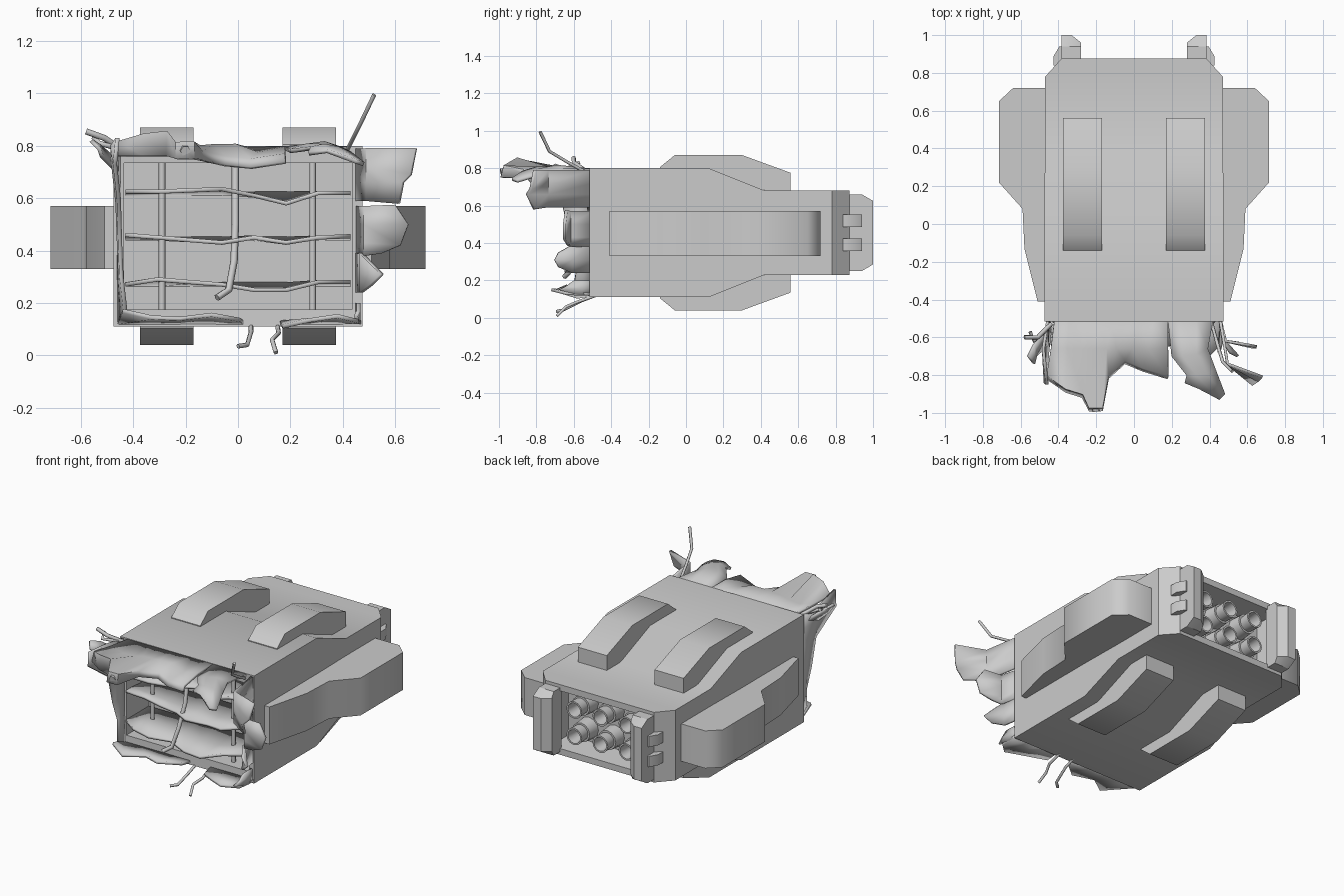
import bpy, bmesh, math, random

random.seed(4)
ZC = 0.455  # mid height of the hull


def finish(name, bm, angle=35, thick=0):
    bmesh.ops.recalc_face_normals(bm, faces=bm.faces)
    me = bpy.data.meshes.new(name)
    bm.to_mesh(me)
    bm.free()
    me.shade_smooth()
    me.set_sharp_from_angle(angle=math.radians(angle))
    ob = bpy.data.objects.new(name, me)
    bpy.context.collection.objects.link(ob)
    if thick:
        m = ob.modifiers.new("thickness", 'SOLIDIFY')
        m.thickness, m.offset = thick, 0
    return ob


def loft(name, rings, cap=True, closed=True, **kw):
    bm = bmesh.new()
    rows = [[bm.verts.new(p) for p in r] for r in rings]
    n = len(rows[0])
    for a, b in zip(rows, rows[1:]):
        for i in range(n if closed else n - 1):
            j = (i + 1) % n
            bm.faces.new((a[i], a[j], b[j], b[i]))
    if cap:
        bm.faces.new(rows[0])
        bm.faces.new(rows[-1])
    return finish(name, bm, **kw)


def sheet(name, *rows, thick=0.016):
    return loft(name, rows, cap=False, closed=False, thick=thick, angle=50)


def wire(name, pts, r=0.011):
    cu = bpy.data.curves.new(name, 'CURVE')
    cu.dimensions = '3D'
    cu.bevel_depth, cu.bevel_resolution, cu.use_fill_caps = r, 1, True
    sp = cu.splines.new('POLY')
    sp.points.add(len(pts) - 1)
    for q, p in zip(sp.points, pts):
        q.co = (*p, 1)
    ob = bpy.data.objects.new(name, cu)
    bpy.context.collection.objects.link(ob)
    bpy.ops.object.select_all(action='DESELECT')
    ob.select_set(True)
    bpy.context.view_layer.objects.active = ob
    bpy.ops.object.convert(target='MESH')


# Hull: one loft from the torn front cavity round the shell to the engine recess
stations = [(-0.28, .435, .28), (-0.51, .435, .28), (-0.515, .475, .345),
            (0.12, .475, .345), (0.42, .47, .225), (0.78, .47, .225),
            (0.875, .385, .225), (0.875, .35, .185), (0.72, .33, .17)]
loft("hull", [[(sx * w, y, ZC + sz * h) for sx, sz in ((-1, -1), (1, -1), (1, 1), (-1, 1))]
              for y, w, h in stations], angle=30)

# Side pods, upper and lower pods, rear guard plates and clips
side = [(.45, -.41), (.51, -.41), (.58, -.13), (.59, .08), (.715, .22),
        (.715, .65), (.64, .72), (.45, .72)]
pod = [(-.14, .30), (-.14, .35), (-.06, .415), (.30, .415), (.56, .32), (.56, .20), (.30, .25)]
plate = [(.86, .205), (.94, .205), (1, .17), (1, -.17), (.94, -.205), (.86, -.205)]
for s, tag in ((-1, "left"), (1, "right")):
    loft(f"{tag}_side_pod", [[(s * x, y, z) for x, y in side] for z in (.33, .57)], angle=50)
    for t, lev in ((1, "upper"), (-1, "lower")):
        loft(f"{tag}_{lev}_pod", [[(s * x, y, ZC + t * z) for y, z in pod]
                                  for x in (.17, .375)], angle=50)
        loft(f"{tag}_{lev}_clip", [[(s * x, y, ZC + .064 * t + dz) for x, y in
                                    ((.36, .94), (.395, .94), (.425, .89), (.425, .84), (.36, .84))]
                                   for dz in (-.034, .034)])
    loft(f"{tag}_guard_plate", [[(s * x, min(y, lim), ZC + z) for y, z in plate]
                                for x, lim in ((.385, 1), (.33, 1), (.28, .96))], angle=30)

# Six hollow engine nozzles
prof = [(.72, .068), (.80, .062), (.80, .05), (.87, .055), (.87, .044), (.78, .036)]
for i in (-1, 0, 1):
    for k in (-1, 1):
        loft("nozzle", [[(i * .185 + r * math.cos(a), y, ZC + k * .085 + r * math.sin(a))
                         for a in (j * math.tau / 12 for j in range(12))] for y, r in prof])

# Broken decks with ragged front edges
for n, zs in enumerate(((.27, .29, .28, .27, .25, .25, .28, .28),
                        (.46, .45, .44, .43, .45, .43, .45, .455),
                        (.625, .625, .63, .635, .61, .58, .62, .62))):
    xs = [-.43 + .86 * i / 7 for i in range(8)]
    ys = [random.uniform(-.66, -.5) if 0 < i < 7 else -.52 for i in range(8)]
    sheet(f"deck_{n}", [(x, -.29, sum(zs) / 8) for x in xs], [(x, -.46, z) for x, z in zip(xs, zs)],
          [(x, y, z) for x, y, z in zip(xs, ys, zs)])

# Cavity columns, the centre one snapped and bent forward
for x in (-.29, .285):
    wire("column", [(x, -.45, .17), (x, -.45, .74)], .013)
wire("bent_column", [(-.01, -.48, .74), (-.01, -.52, .5), (-.015, -.58, .36),
                     (-.035, -.62, .25), (-.08, -.65, .22)], .014)

# Torn top skin, with curled-down lip
tip = [(-.46, -.80, .81), (-.36, -.87, .84), (-.27, -.90, .85), (-.235, -.97, .81), (-.17, -.97, .81),
       (-.14, -.80, .775), (-.05, -.72, .755), (.05, -.76, .745), (.18, -.80, .765)]
root = [(-.42 + .6 * i / 8, -.50, .79) for i in range(9)]
mid = [((a[0] + b[0]) / 2, -.66, .785 + random.uniform(-.02, .02)) for a, b in zip(root, tip)]
drop = (.05, .08, .09, .06, .06, .03, .03, .03, .03)
sheet("torn_top_left", root, mid, tip, [(x, y - .015, z - d) for (x, y, z), d in zip(tip, drop)])
sheet("torn_top_right",
      [(.18, -.50, .79), (.25, -.50, .79), (.33, -.50, .79), (.42, -.50, .79)],
      [(.20, -.70, .78), (.26, -.70, .80), (.33, -.69, .81), (.39, -.66, .79)],
      [(.28, -.80, .79), (.33, -.80, .80), (.38, -.79, .79), (.43, -.77, .77)],
      [(.27, -.84, .77), (.34, -.87, .78), (.45, -.93, .74), (.48, -.90, .73)])

# Peeled skin on the right side: root, bend and tip of each flap


def flap(name, zs, bend, ends):
    sheet(name, [(.455, -.50, z) for z in zs], [(*bend, z) for z in zs], ends)


flap("right_upper_flap", (.79, .72, .66, .59), (.495, -.74),
     [(.68, -.81, .79), (.66, -.83, .69), (.63, -.85, .66), (.615, -.81, .58)])
flap("right_middle_flap", (.57, .50, .43, .38), (.485, -.62),
     [(.60, -.64, .575), (.65, -.65, .50), (.62, -.65, .42), (.55, -.63, .39)])
flap("right_lower_flap", (.39, .31, .24), (.47, -.61),
     [(.51, -.68, .35), (.55, -.70, .31), (.51, -.68, .27)])
flap("right_bottom_flap", (.20, .16, .12), (.46, -.56),
     [(.46, -.60, .20), (.46, -.64, .17), (.45, -.68, .15)])

# Torn left skin, long at the top and narrowing downward
sheet("torn_left_side",
      [(-.455, -.50, z) for z in (.79, .70, .58, .45, .30, .12)],
      [(-.48, -.66, .80), (-.475, -.64, .72), (-.46, -.58, .58), (-.455, -.56, .44),
       (-.45, -.55, .30), (-.44, -.55, .15)],
      [(-.46, -.85, .83), (-.47, -.84, .73), (-.455, -.66, .60), (-.45, -.62, .42),
       (-.445, -.58, .30), (-.43, -.60, .17)])
sheet("left_barb", [(-.46, -.56, .74), (-.46, -.64, .70)], [(-.53, -.64, .80), (-.52, -.70, .76)],
      [(-.56, -.70, .82), (-.53, -.74, .79)])

# Torn floor lips
sheet("torn_floor_left", [(x, -.50, .125) for x in (-.46, -.34, -.22, -.10, .02)],
      [(-.44, -.64, .17), (-.33, -.70, .145), (-.22, -.62, .14), (-.10, -.68, .155), (.01, -.58, .135)])
sheet("torn_floor_right", [(x, -.50, .125) for x in (.16, .27, .37, .47)],
      [(.17, -.58, .11), (.28, -.66, .135), (.38, -.72, .15), (.46, -.64, .13)])

# Loose cables and strips
wire("top_spike", [(.41, -.52, .77), (.44, -.63, .83), (.47, -.73, .89), (.52, -.78, .995)], .009)
wire("floor_cable_left", [(.05, -.48, .12), (.05, -.56, .09), (.035, -.66, .04), (.0, -.69, .035)], .009)
wire("floor_cable_right", [(.15, -.48, .12), (.155, -.58, .085), (.13, -.64, .06), (.145, -.69, .01)], .009)
wire("left_cable", [(-.44, -.53, .78), (-.51, -.60, .83), (-.58, -.60, .855)], .012)
wire("left_short_cable", [(-.46, -.56, .79), (-.53, -.62, .81), (-.55, -.57, .83)], .01)
wire("top_barb", [(-.21, -.94, .79), (-.2, -.99, .78)], .02)
